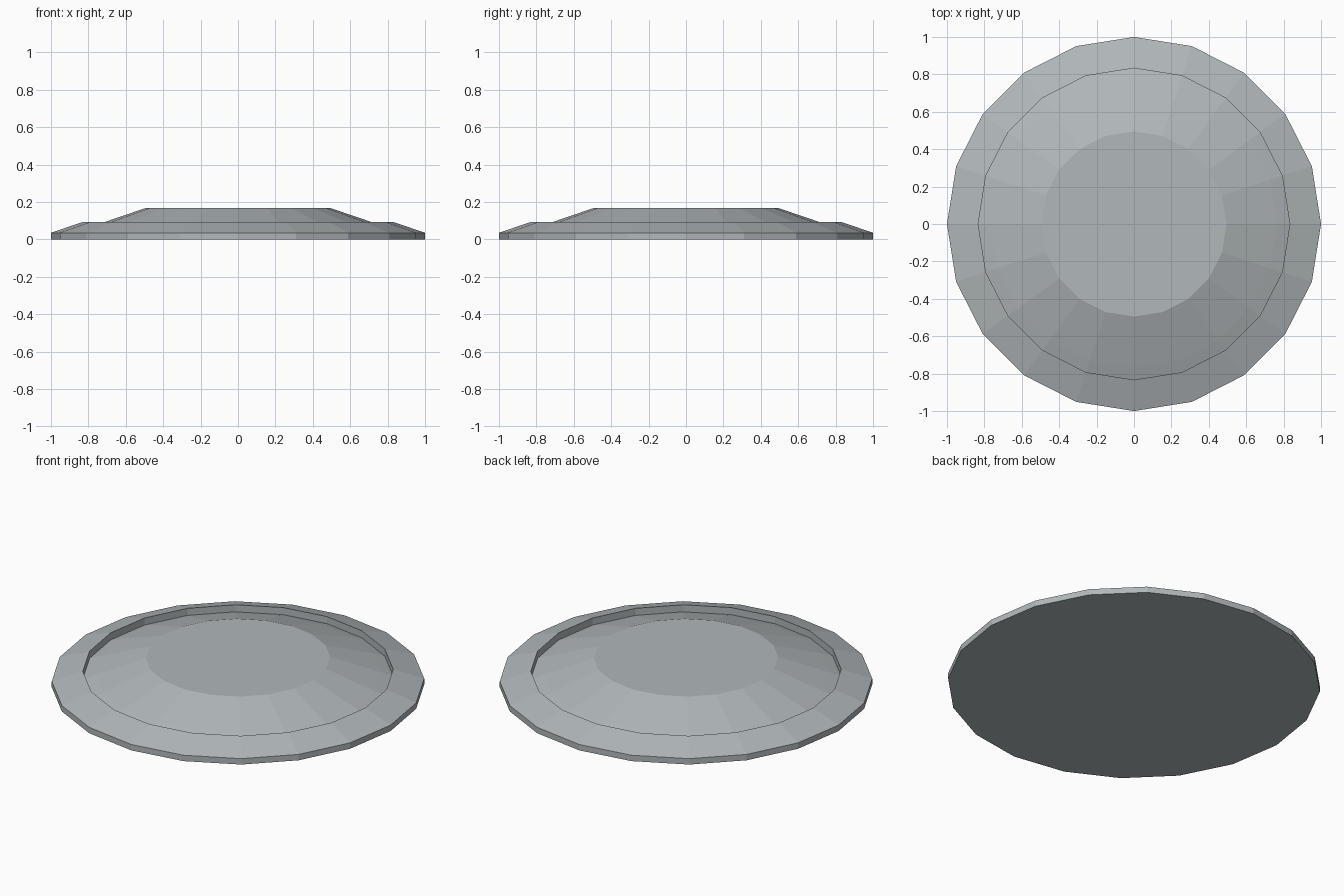
import bpy, bmesh, math

if "Cube" in bpy.data.objects:
    bpy.data.objects.remove(bpy.data.objects["Cube"])

SIDES = 20

mat = bpy.data.materials.new("light grey metal")
mat.diffuse_color = (0.44, 0.475, 0.49, 1)
mat.use_nodes = True
mat.node_tree.nodes["Principled BSDF"].inputs["Base Color"].default_value = mat.diffuse_color


def lathe(name, profile):
    """Spin a (radius, height) profile into a faceted solid, capped at both ends."""
    bm = bmesh.new()
    rings = []
    for r, z in profile:
        rings.append([bm.verts.new((r * math.cos(a), r * math.sin(a), z))
                      for a in (2 * math.pi * i / SIDES for i in range(SIDES))])
    for low, high in zip(rings, rings[1:]):
        for i in range(SIDES):
            j = (i + 1) % SIDES
            bm.faces.new((low[i], low[j], high[j], high[i]))
    bm.faces.new(rings[0][::-1])   # underside
    bm.faces.new(rings[-1])        # flat top
    bmesh.ops.recalc_face_normals(bm, faces=bm.faces)
    mesh = bpy.data.meshes.new(name)
    bm.to_mesh(mesh)
    bm.free()
    mesh.materials.append(mat)
    obj = bpy.data.objects.new(name, mesh)
    bpy.context.collection.objects.link(obj)
    return obj


# Closed disc: outer edge, sloped rim, drop into the recess, low dome, flat top
lathe("rimmed_disc", [
    (1.0, 0.0), (1.0, 0.035),      # outer edge
    (0.833, 0.092),                # rim crest
    (0.833, 0.05),                 # recess wall
    (0.765, 0.075), (0.495, 0.167) # dome and flat top
])
